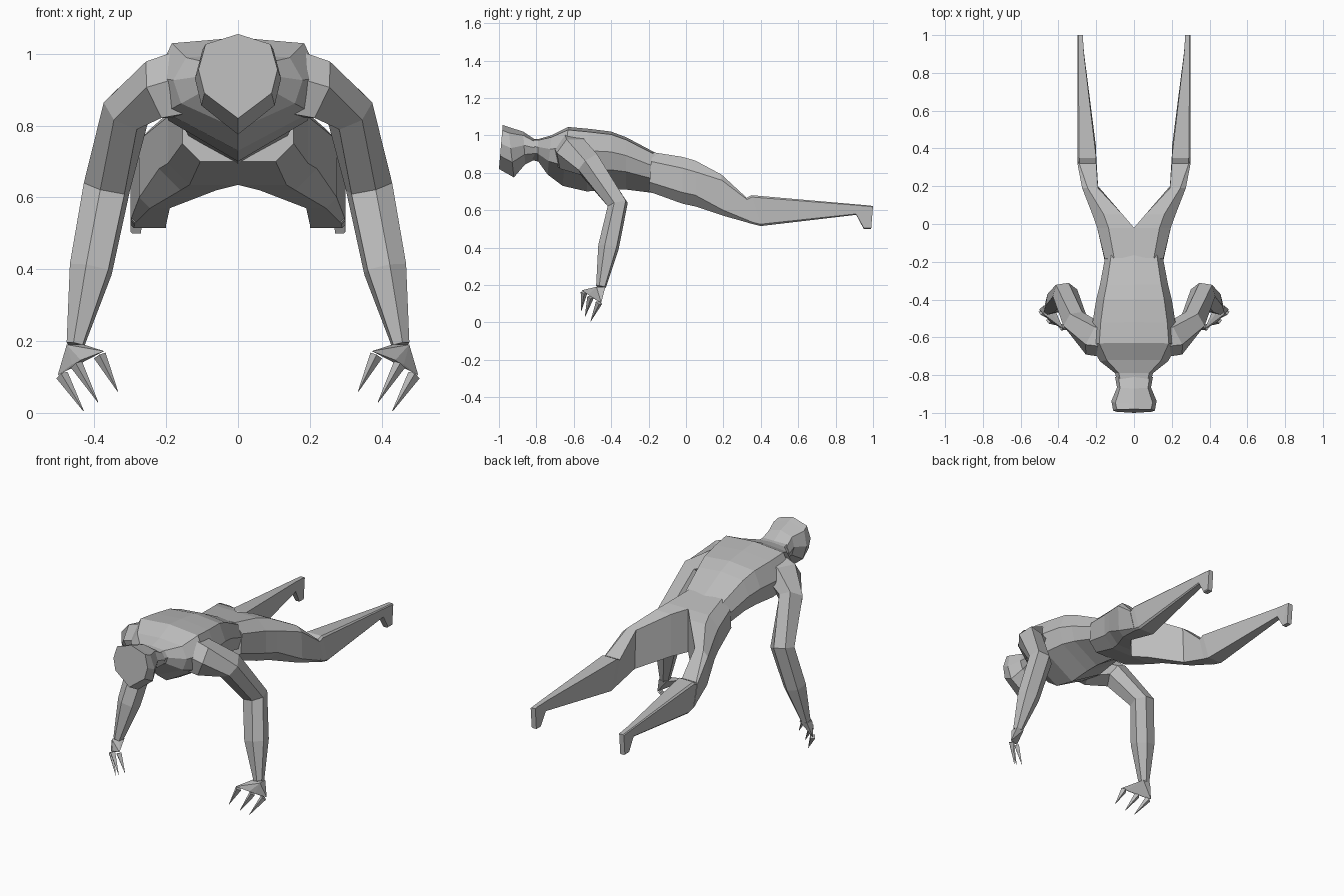
import bpy
import bmesh
from mathutils import Vector

cube = bpy.data.objects.get("Cube")
if cube:
    bpy.data.objects.remove(cube)

grey = bpy.data.materials.new("plain grey")
grey.use_nodes = True
tone = (0.5, 0.5, 0.5, 1)
grey.diffuse_color = tone
grey.node_tree.nodes["Principled BSDF"].inputs["Base Color"].default_value = tone


def finish(name, bm, mirrored):
    """Turn a bmesh into a flat-shaded object, optionally mirrored across x."""
    middle = [f for f in bm.faces if all(abs(v.co.x) < 0.001 for v in f.verts)]
    bmesh.ops.delete(bm, geom=middle, context="FACES")
    bmesh.ops.recalc_face_normals(bm, faces=bm.faces)
    mesh = bpy.data.meshes.new(name)
    bm.to_mesh(mesh)
    bm.free()
    mesh.materials.append(grey)
    obj = bpy.data.objects.new(name, mesh)
    bpy.context.scene.collection.objects.link(obj)
    if mirrored:
        obj.modifiers.new("mirror", "MIRROR").use_axis[0] = True
    return obj


def loft(name, rings, mirrored=False):
    """Skin a series of equal-sized rings and cap both ends."""
    bm = bmesh.new()
    loops = [[bm.verts.new(p) for p in ring] for ring in rings]
    for one, two in zip(loops, loops[1:]):
        for i in range(len(one)):
            j = (i + 1) % len(one)
            bm.faces.new((one[i], one[j], two[j], two[i]))
    bm.faces.new(loops[0])
    bm.faces.new(loops[-1])
    return finish(name, bm, mirrored)


def body_ring(y_top, y_low, half, top, low, shape):
    """Symmetric section; shape lists (width fraction, depth fraction)."""
    side = [(half * w, y_top + (y_low - y_top) * d, top + (low - top) * d)
            for w, d in shape]
    return side + [(-x, y, z) for x, y, z in reversed(side[1:-1])]


def leg_ring(y_top, y_low, inner, outer, top, low, cut):
    """Box section with chamfered outer corners."""
    points = [(inner, top), (outer - cut, top), (outer, top - cut),
              (outer, low + cut), (outer - cut, low), (inner, low)]
    return [(x, y_top + (y_low - y_top) * (top - z) / (top - low), z)
            for x, z in points]


def limb_rings(stations, section):
    """Rings square to a path of (x, y, z, half width, half depth) stations."""
    centres = [Vector(s[:3]) for s in stations]
    rings = []
    for i, (centre, s) in enumerate(zip(centres, stations)):
        along = centres[min(i + 1, len(centres) - 1)] - centres[max(i - 1, 0)]
        across = Vector((0, 1, 0)).cross(along).normalized()
        deep = along.cross(across).normalized()
        rings.append([centre + across * u * s[3] + deep * v * s[4]
                      for u, v in section])
    return rings


# Torso, from neck to waist, with a keeled underside
torso_shape = [(0, 0), (0.8, 0.05), (1, 0.35), (0.88, 0.66), (0, 1)]
torso = [(-0.83, -0.83, 0.09, 0.98, 0.87),
         (-0.79, -0.79, 0.1, 0.98, 0.86),
         (-0.72, -0.74, 0.18, 1.0, 0.79),
         (-0.63, -0.66, 0.23, 1.045, 0.73),
         (-0.52, -0.53, 0.22, 1.035, 0.7),
         (-0.4, -0.4, 0.2, 1.02, 0.71),
         (-0.32, -0.32, 0.18, 0.99, 0.71),
         (-0.16, -0.16, 0.15, 0.905, 0.69)]
loft("torso", [body_ring(*t, torso_shape) for t in torso])

# Faceted head with a flat face and pointed chin
head_shape = [(0, 0), (0.82, 0.12), (1, 0.42), (0.85, 0.7), (0, 1)]
head = [(-0.98, -1, 0.11, 1.055, 0.82),
        (-0.95, -0.92, 0.12, 1.045, 0.775),
        (-0.87, -0.86, 0.09, 1.02, 0.845),
        (-0.81, -0.81, 0.1, 0.98, 0.87)]
loft("head", [body_ring(*h, head_shape) for h in head])

# Hips and thighs
thigh = [(-0.18, -0.2, 0, 0.155, 0.91, 0.7, 0.05),
         (-0.02, -0.02, 0, 0.195, 0.885, 0.635, 0.06),
         (0.05, 0.05, 0.06, 0.22, 0.865, 0.62, 0.06),
         (0.19, 0.2, 0.19, 0.275, 0.79, 0.57, 0.03),
         (0.32, 0.36, 0.2, 0.3, 0.67, 0.525, 0.01)]
loft("thighs", [leg_ring(*t) for t in thigh], True)

# Shins tapering to the ankles, with small feet hanging down
shin = [(0.32, 0.34, 0.2, 0.297, 0.665, 0.53, 0.01),
        (0.35, 0.4, 0.2, 0.3, 0.68, 0.515, 0.01),
        (0.9, 0.91, 0.265, 0.3, 0.632, 0.575, 0.005),
        (0.98, 0.95, 0.27, 0.3, 0.625, 0.5, 0.005),
        (1, 0.99, 0.27, 0.3, 0.622, 0.5, 0.005)]
loft("shins_and_feet", [leg_ring(*s) for s in shin], True)

# Arms, from inside the shoulder to the wrist
hexagon = [(1, 0.35), (0.25, 1), (-0.8, 0.8), (-1, -0.35), (-0.25, -1), (0.8, -0.8)]
arm = [(0.12, -0.62, 0.92, 0.1, 0.09),
       (0.21, -0.61, 0.9, 0.09, 0.09),
       (0.31, -0.52, 0.845, 0.065, 0.07),
       (0.365, -0.365, 0.63, 0.065, 0.055),
       (0.41, -0.415, 0.4, 0.06, 0.055),
       (0.453, -0.455, 0.19, 0.025, 0.026)]
loft("arms", limb_rings(arm, hexagon), True)

# Palms fan out from the wrist to three knuckles
knuckles = [Vector(k) for k in
            ((0.385, -0.545, 0.16), (0.45, -0.51, 0.135), (0.49, -0.465, 0.105))]
tips = [(0.335, -0.56, 0.06), (0.39, -0.54, 0.03), (0.43, -0.51, 0.005)]
wrist = Vector((0.453, -0.455, 0.19))
palm = bmesh.new()
for k in knuckles:
    for offset in ((0.012, 0.012, 0), (-0.012, -0.012, 0.012)):
        palm.verts.new(k + Vector(offset))
for sx in (-0.024, 0.024):
    for sy in (-0.024, 0.024):
        palm.verts.new(wrist + Vector((sx, sy, 0)))
bmesh.ops.convex_hull(palm, input=palm.verts)
finish("palms", palm, True)

# Pointed fingers
diamond = [(1, 0), (0, 1), (-1, 0), (0, -1)]
for label, k, tip in zip(("inner", "middle", "outer"), knuckles, tips):
    path = [(*k, 0.018, 0.018), (*tip, 0.001, 0.001)]
    loft(label + "_fingers", limb_rings(path, diamond), True)
